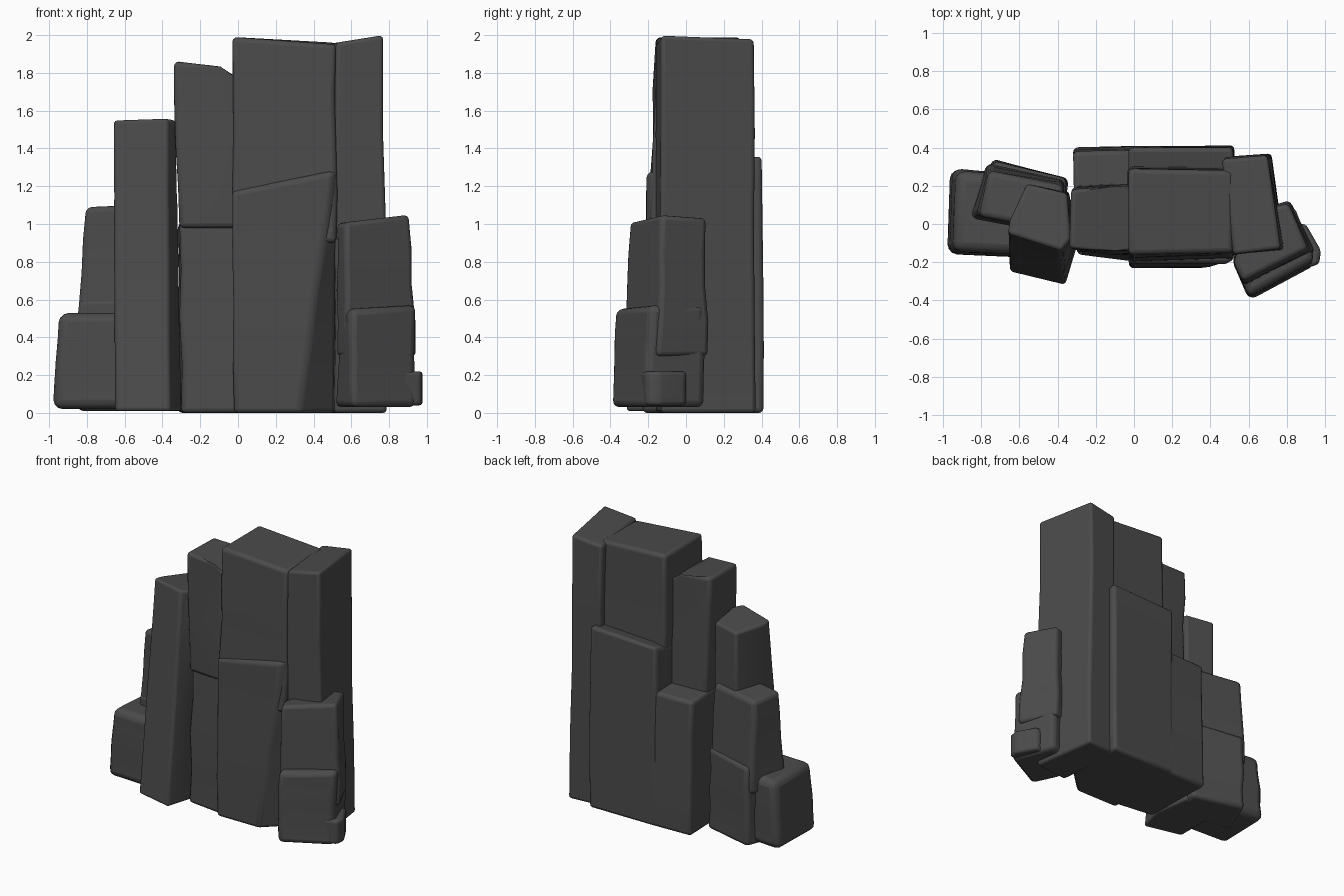
import bpy
import bmesh
import random
from mathutils import Vector

random.seed(4)

cube = bpy.data.objects.get("Cube")
if cube:
    bpy.data.objects.remove(cube, do_unlink=True)

rock = bpy.data.materials.new("dark grey rock")
rock.use_nodes = True
rock.diffuse_color = (0.07, 0.07, 0.07, 1)
bsdf = rock.node_tree.nodes["Principled BSDF"]
bsdf.inputs["Base Color"].default_value = rock.diffuse_color
bsdf.inputs["Roughness"].default_value = 0.9


def column(name, base, top, heights, floor=0.0, round_edge=0.025, wobble=0.008):
    """Loft a rock pillar from a base outline to a top outline with its own corner heights."""
    bm = bmesh.new()
    steps = 4
    rings = []
    for step in range(steps + 1):
        t = step / steps
        ring = []
        for (bx, by), (tx, ty), h in zip(base, top, heights):
            point = Vector((bx, by, floor)).lerp(Vector((tx, ty, h)), t)
            if 0 < step < steps:
                point.x += random.uniform(-wobble, wobble)
                point.y += random.uniform(-wobble, wobble)
            ring.append(bm.verts.new(point))
        rings.append(ring)
    count = len(base)
    for low, high in zip(rings, rings[1:]):
        for i in range(count):
            j = (i + 1) % count
            bm.faces.new((low[i], low[j], high[j], high[i]))
    bm.faces.new(rings[0][::-1])
    bm.faces.new(rings[-1])
    bmesh.ops.recalc_face_normals(bm, faces=bm.faces)
    mesh = bpy.data.meshes.new(name)
    bm.to_mesh(mesh)
    bm.free()
    mesh.materials.append(rock)
    obj = bpy.data.objects.new(name, mesh)
    bpy.context.collection.objects.link(obj)
    bevel = obj.modifiers.new("worn edges", "BEVEL")
    bevel.width = round_edge
    bevel.segments = 3
    bevel.angle_limit = 0.6
    for other in bpy.context.selected_objects:
        other.select_set(False)
    obj.select_set(True)
    bpy.context.view_layer.objects.active = obj
    bpy.ops.object.shade_smooth_by_angle(angle=0.7)
    return obj


# Central pillar: broad lower mass with a chamfered front corner, slimmer shaft above
column("central_pillar_lower",
       [(-.02, -.23), (.33, -.23), (.52, -.05), (.52, .41), (-.03, .41)],
       [(-.03, -.21), (.5, -.21), (.52, -.17), (.52, .4), (-.03, .4)],
       [1.17, 1.27, 1.29, 1.36, 1.34])
column("central_pillar_upper",
       [(-.03, -.2), (.52, -.2), (.52, .31), (-.03, .31)],
       [(-.03, -.16), (.3, -.17), (.52, -.15), (.52, .27), (.3, .29), (-.03, .29)][0:1]
       + [(.52, -.15), (.52, .28), (-.03, .29)],
       [1.99, 1.95, 1.96, 1.99], floor=.9)

# Pillar on the right-hand end, the tallest
end_outline = [(.51, -.16), (.79, -.13), (.72, .37), (.46, .35)]
column("end_pillar", end_outline,
       [(.52, -.16), (.77, -.13), (.7, .36), (.46, .34)],
       [1.96, 2.0, 1.98, 1.95], round_edge=.02)

# Low blocks leaning on the end pillar
column("end_block_upper",
       [(.52, -.2), (.58, -.33), (.95, -.15), (.82, .12), (.62, .06)],
       [(.52, -.2), (.57, -.3), (.91, -.13), (.81, .11), (.62, .06)],
       [1.0, 1.01, 1.05, 1.03, 1.02], floor=.3)
column("end_block_lower",
       [(.51, -.19), (.61, -.4), (.95, -.22), (.83, .1), (.62, .05)],
       [(.53, -.19), (.6, -.38), (.95, -.19), (.84, .1), (.62, .05)],
       [.55, .55, .57, .57, .56], floor=.03, round_edge=.035)
column("end_chip",
       [(.83, -.25), (.97, -.21), (.98, -.14), (.9, 0), (.8, 0)],
       [(.85, -.25), (.97, -.21), (.98, -.14), (.9, 0), (.8, 0)],
       [.22] * 5, floor=.04, round_edge=.02, wobble=0)

# Inner pillar: recessed lower half, overhanging upper half
column("inner_pillar_lower",
       [(-.3, -.16), (.02, -.2), (.02, .41), (-.32, .4)],
       [(-.31, -.11), (.02, -.12), (.02, .39), (-.32, .38)],
       [1.02, 1.02, 1.0, 1.0])
column("inner_pillar_upper",
       [(-.31, -.14), (-.1, -.16), (.02, -.16), (.02, .21), (-.1, .21), (-.31, .2)],
       [(-.34, -.13), (-.09, -.14), (.01, -.14), (.01, .2), (-.09, .2), (-.33, .18)],
       [1.86, 1.85, 1.76, 1.76, 1.85, 1.86], floor=.98)

# Leaning middle pillar
column("leaning_pillar",
       [(-.65, -.25), (-.36, -.32), (-.3, -.12), (-.34, .17), (-.57, .21), (-.65, -.02)],
       [(-.66, -.05), (-.38, -.14), (-.33, -.08), (-.35, .16), (-.56, .21), (-.65, .02)],
       [1.55, 1.56, 1.55, 1.53, 1.52, 1.54], floor=.01, round_edge=.018, wobble=.004)

# Rear stepped pillar
column("rear_pillar_lower",
       [(-.86, .03), (-.38, -.06), (-.34, .24), (-.74, .34)],
       [(-.85, .03), (-.38, -.06), (-.35, .24), (-.74, .33)],
       [.6, .62, .62, .6], floor=.01, round_edge=.03)
column("rear_pillar_upper",
       [(-.87, .03), (-.4, -.06), (-.36, .24), (-.77, .32)],
       [(-.81, .04), (-.4, -.04), (-.37, .2), (-.76, .28)],
       [1.09, 1.11, 1.09, 1.08], floor=.4, round_edge=.03)

# Small foot block on the low end
column("foot_block",
       [(-.98, -.16), (-.58, -.18), (-.58, .26), (-.97, .29)],
       [(-.95, -.14), (-.58, -.16), (-.58, .25), (-.93, .28)],
       [.53, .53, .52, .52], floor=.02, round_edge=.05)
